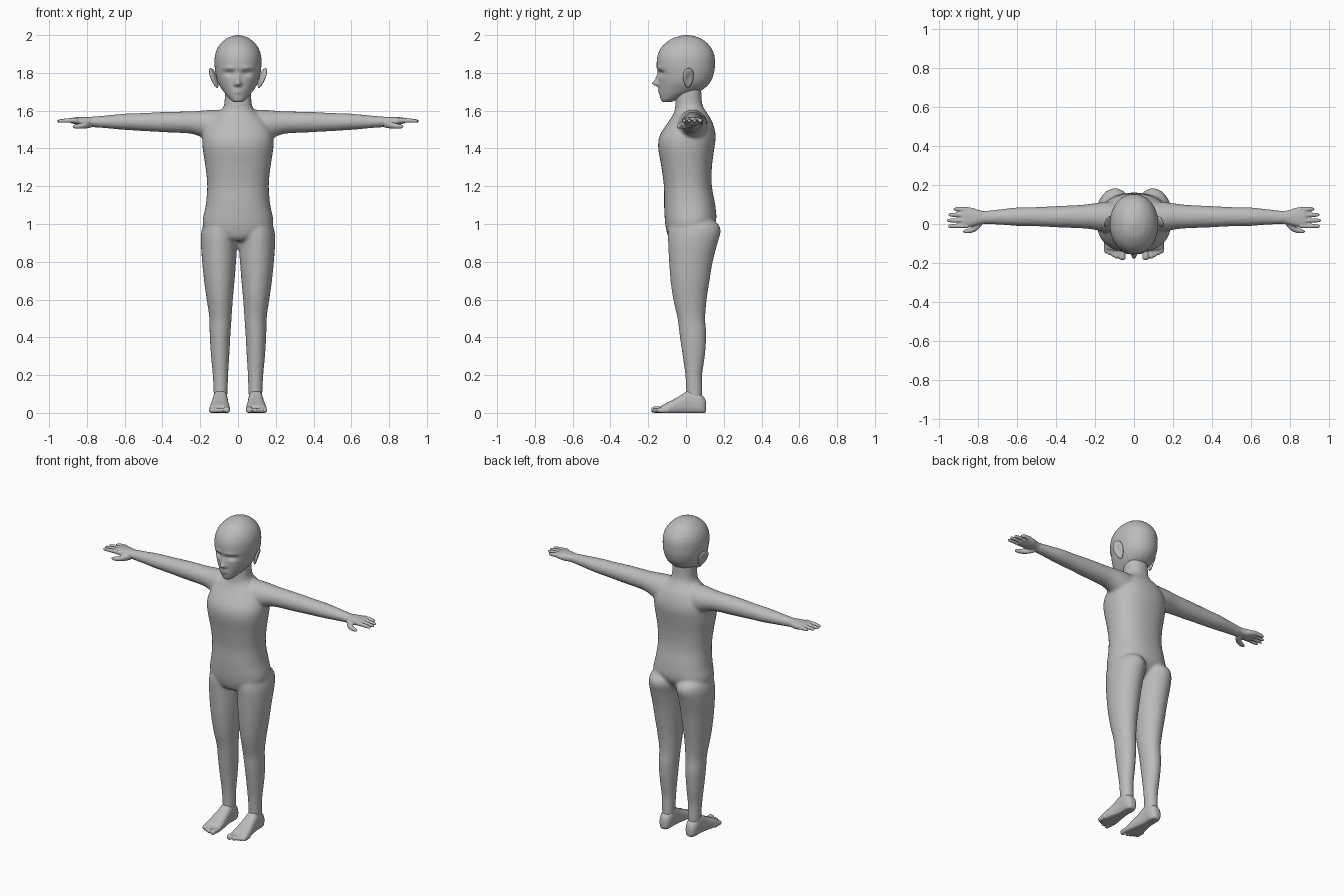
import bpy, bmesh, math
from mathutils import Vector, Matrix

skin = bpy.data.materials.new("plain_grey")
skin.diffuse_color = (0.5, 0.5, 0.5, 1)


def spline(rows, steps):
    """Catmull-Rom interpolation between cross-section rows."""
    out = []
    for i in range(len(rows) - 1):
        p = [rows[max(0, min(len(rows) - 1, i + k))] for k in (-1, 0, 1, 2)]
        for s in range(steps):
            t = s / steps
            out.append([0.5 * (2 * b + (c - a) * t + (2 * a - 5 * b + 4 * c - d) * t * t
                               + (3 * b - a - 3 * c + d) * t ** 3) for a, b, c, d in zip(*p)])
    return out + [list(rows[-1])]


def loft(bm, axis, rows, side=1, n=24, steps=4, power=1.0):
    """Rounded tube; each row is position, u min, u max, v min, v max."""
    rings = []
    for t, u0, u1, v0, v1 in spline(rows, steps):
        ring = []
        for k in range(n):
            a = 2 * math.pi * k / n
            c, s = math.cos(a), math.sin(a)
            u = (u0 + u1) / 2 + (u1 - u0) / 2 * math.copysign(abs(c) ** power, c)
            v = (v0 + v1) / 2 + (v1 - v0) / 2 * math.copysign(abs(s) ** power, s)
            x, y, z = {"x": (t, u, v), "y": (u, t, v), "z": (u, v, t)}[axis]
            ring.append(bm.verts.new((x * side, y, max(z, 0))))
        rings.append(ring)
    faces = [bm.faces.new((a[k], a[(k + 1) % n], b[(k + 1) % n], b[k]))
             for a, b in zip(rings, rings[1:]) for k in range(n)]
    faces += [bm.faces.new(rings[0]), bm.faces.new(rings[-1])]
    bmesh.ops.recalc_face_normals(bm, faces=faces)


def finish(name, bm, voxel=0, smooth=0):
    me = bpy.data.meshes.new(name)
    bm.to_mesh(me)
    bm.free()
    me.materials.append(skin)
    me.shade_smooth()
    ob = bpy.data.objects.new(name, me)
    bpy.context.collection.objects.link(ob)
    if voxel:
        m = ob.modifiers.new("merge", 'REMESH')
        m.mode, m.voxel_size, m.use_smooth_shade = 'VOXEL', voxel, True
        m = ob.modifiers.new("blend", 'SMOOTH')
        m.factor, m.iterations = 0.5, smooth
    return ob


# Body: torso with neck, arms and legs merged into one skin
bm = bmesh.new()
loft(bm, "z", [(z, -w, w, f, b) for z, w, f, b in [
    (0.91, 0.05, -0.07, 0.06), (0.93, 0.12, -0.092, 0.10), (0.97, 0.175, -0.105, 0.135),
    (1.02, 0.187, -0.112, 0.16), (1.10, 0.171, -0.116, 0.155), (1.20, 0.163, -0.117, 0.137),
    (1.30, 0.172, -0.13, 0.137), (1.40, 0.187, -0.147, 0.15), (1.46, 0.188, -0.142, 0.157),
    (1.51, 0.172, -0.115, 0.15), (1.56, 0.137, -0.08, 0.13), (1.60, 0.09, -0.06, 0.103),
    (1.64, 0.072, -0.056, 0.085), (1.73, 0.07, -0.05, 0.08)]], n=40, power=0.88)
for side in (1, -1):
    # arm
    loft(bm, "x", [(0.05, -0.04, 0.11, 1.42, 1.605), (0.13, -0.045, 0.115, 1.43, 1.605),
                   (0.20, -0.03, 0.107, 1.463, 1.60), (0.26, -0.023, 0.099, 1.479, 1.596),
                   (0.38, -0.018, 0.093, 1.485, 1.594), (0.50, -0.012, 0.087, 1.492, 1.588),
                   (0.60, -0.01, 0.085, 1.498, 1.584), (0.70, -0.003, 0.074, 1.507, 1.575),
                   (0.78, 0.0, 0.066, 1.514, 1.568), (0.80, 0.004, 0.062, 1.52, 1.564)], side)
    # leg
    loft(bm, "z", [(1.03, 0.05, 0.15, -0.03, 0.12), (1.00, 0.015, 0.18, -0.08, 0.17),
                   (0.96, 0.0, 0.194, -0.095, 0.184), (0.90, 0.004, 0.197, -0.095, 0.168),
                   (0.80, 0.01, 0.19, -0.09, 0.142), (0.70, 0.018, 0.18, -0.082, 0.125),
                   (0.60, 0.027, 0.166, -0.068, 0.11), (0.50, 0.034, 0.152, -0.045, 0.102),
                   (0.41, 0.04, 0.15, -0.034, 0.108), (0.30, 0.046, 0.143, -0.018, 0.1),
                   (0.20, 0.052, 0.134, -0.004, 0.086), (0.12, 0.055, 0.13, 0.0, 0.087),
                   (0.05, 0.058, 0.126, 0.0, 0.088)], side)
finish("body", bm, 0.009, 6)

# Feet: heel and instep, a big toe and the row of smaller toes
for side, name in ((1, "left_foot"), (-1, "right_foot")):
    bm = bmesh.new()
    loft(bm, "y", [(0.107, 0.08, 0.105, 0.015, 0.05), (0.098, 0.066, 0.12, -0.005, 0.08),
                   (0.07, 0.055, 0.131, -0.01, 0.105), (0.02, 0.054, 0.133, -0.01, 0.122),
                   (-0.03, 0.05, 0.14, -0.01, 0.092), (-0.08, 0.044, 0.149, -0.01, 0.064),
                   (-0.125, 0.042, 0.152, -0.01, 0.042), (-0.135, 0.05, 0.14, 0, 0.03)],
         side, power=0.8)
    toes = [(0.042, 0.078, -0.184, 0.034)] + [
        (0.081 + 0.018 * i, 0.1 + 0.018 * i, -0.178 + 0.009 * i, 0.028) for i in range(4)]
    for x0, x1, tip, top in toes:
        loft(bm, "y", [(-0.09, x0, x1, 0, top), (tip + 0.015, x0, x1, 0, top),
                       (tip + 0.004, x0 + 0.003, x1 - 0.003, 0.002, top * 0.85),
                       (tip, x0 + 0.008, x1 - 0.008, 0.006, top * 0.6)], side, 12)
    finish(name, bm, 0.005, 3)

# Hands: palm, four fingers and a thumb
for side, name in ((1, "left_hand"), (-1, "right_hand")):
    bm = bmesh.new()
    loft(bm, "x", [(0.75, 0.004, 0.064, 1.516, 1.565), (0.79, -0.002, 0.07, 1.518, 1.567),
                   (0.83, -0.013, 0.083, 1.52, 1.567), (0.87, -0.018, 0.087, 1.53, 1.564),
                   (0.885, -0.012, 0.08, 1.535, 1.558)], side, power=0.85)
    for y, tip in ((-0.011, 0.953), (0.018, 0.958), (0.047, 0.95), (0.076, 0.925)):
        loft(bm, "x", [(0.85, y - 0.011, y + 0.011, 1.535, 1.563),
                       (0.90, y - 0.011, y + 0.011, 1.536, 1.56),
                       (tip - 0.01, y - 0.009, y + 0.009, 1.536, 1.554),
                       (tip, y - 0.004, y + 0.004, 1.541, 1.549)], side, 12)
    loft(bm, "x", [(0.775, 0.0, 0.04, 1.51, 1.55), (0.80, -0.03, 0.015, 1.506, 1.545),
                   (0.83, -0.045, -0.012, 1.504, 1.535), (0.86, -0.048, -0.026, 1.505, 1.527),
                   (0.876, -0.044, -0.034, 1.51, 1.52)], side, 12)
    finish(name, bm, 0.0045, 2)

# Head: lofted skull, then nose, eye sockets, lips and chin pushed into the face
bm = bmesh.new()
loft(bm, "z", [(z, -w, w, f, b) for z, w, f, b in [
    (1.645, 0.018, -0.122, -0.085), (1.655, 0.036, -0.132, -0.055), (1.68, 0.06, -0.139, 0.01),
    (1.71, 0.083, -0.143, 0.085), (1.75, 0.106, -0.145, 0.128), (1.80, 0.119, -0.149, 0.148),
    (1.85, 0.124, -0.155, 0.153), (1.90, 0.12, -0.148, 0.148), (1.945, 0.1, -0.122, 0.124),
    (1.98, 0.064, -0.076, 0.082), (1.995, 0.03, -0.032, 0.04), (2.0, 0.006, -0.005, 0.01)]],
     n=96, steps=6, power=0.96)


def bump(v, x, z, rx, rz):
    return math.exp(-((abs(v.x) - x) / rx) ** 2 - ((v.z - z) / rz) ** 2)


for v in bm.verts:
    p = v.co
    if p.y < -0.02:
        p.y += (-0.032 * bump(p, 0, 1.744, 0.014, 0.014) - 0.014 * bump(p, 0, 1.77, 0.011, 0.022)
                - 0.008 * bump(p, 0.014, 1.738, 0.008, 0.008)
                + 0.017 * bump(p, 0.045, 1.798, 0.028, 0.014)
                - 0.007 * bump(p, 0.045, 1.826, 0.035, 0.01)
                - 0.007 * bump(p, 0, 1.703, 0.022, 0.012) + 0.005 * bump(p, 0, 1.703, 0.022, 0.003))
finish("head", bm)

# Ears: tilted flat shells with a hollow on the outer side
for side, name in ((1, "left_ear"), (-1, "right_ear")):
    bm = bmesh.new()
    bmesh.ops.create_uvsphere(bm, u_segments=20, v_segments=14, radius=1)
    for v in bm.verts:
        x, y, z = v.co
        if x > 0:
            x -= 0.9 * math.exp(-(y * y + z * z) / 0.3)
        p = Vector((x * 0.013, y * 0.03 * (1 + 0.3 * z), z * 0.056))
        p = Matrix.Rotation(math.radians(20), 3, 'Y') @ Matrix.Rotation(math.radians(25), 3, 'Z') @ p
        v.co = ((p.x + 0.128) * side, p.y + 0.012, p.z + 1.772)
    bmesh.ops.recalc_face_normals(bm, faces=bm.faces)
    finish(name, bm)
